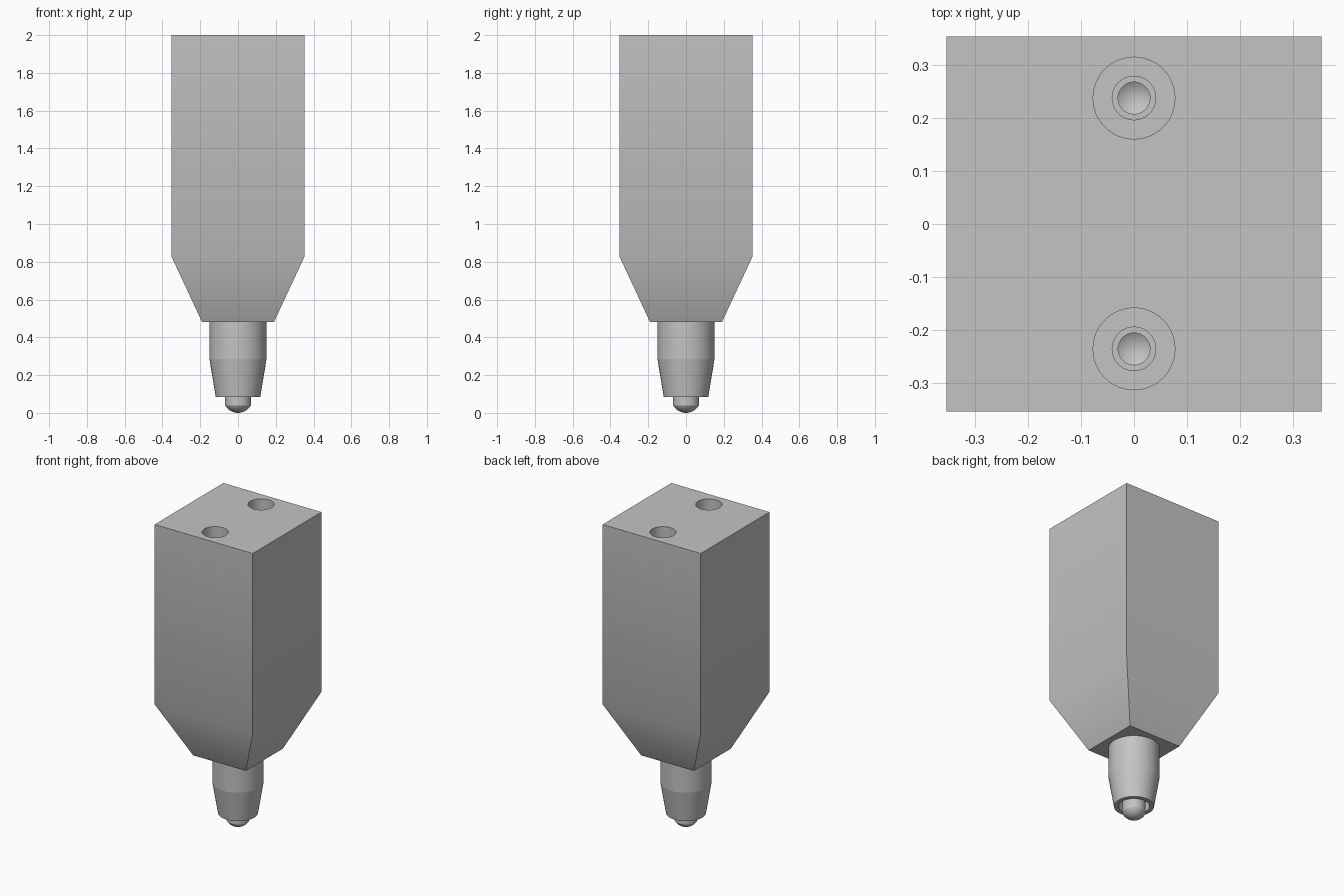
import bpy
import bmesh
from math import sin, cos, pi, radians

cube = bpy.data.objects.get("Cube")
if cube:
    bpy.data.objects.remove(cube, do_unlink=True)

grey = bpy.data.materials.new("plain grey")
grey.use_nodes = True
grey.diffuse_color = (0.55, 0.55, 0.55, 1)
grey.node_tree.nodes["Principled BSDF"].inputs["Base Color"].default_value = (0.55, 0.55, 0.55, 1)


def make_object(name, bm):
    bmesh.ops.recalc_face_normals(bm, faces=bm.faces)
    mesh = bpy.data.meshes.new(name)
    bm.to_mesh(mesh)
    bm.free()
    mesh.materials.append(grey)
    obj = bpy.data.objects.new(name, mesh)
    bpy.context.collection.objects.link(obj)
    return obj


def select(obj):
    bpy.ops.object.select_all(action='DESELECT')
    obj.select_set(True)
    bpy.context.view_layer.objects.active = obj


def smooth(obj, degrees):
    select(obj)
    bpy.ops.object.shade_smooth_by_angle(angle=radians(degrees))


def loft(name, rings):
    """Skin closed rings; a ring of one point becomes a tip."""
    bm = bmesh.new()
    loops = [[bm.verts.new(p) for p in ring] for ring in rings]
    for a, b in zip(loops, loops[1:]):
        n = max(len(a), len(b))
        for i in range(n):
            j = (i + 1) % n
            if len(a) == 1:
                bm.faces.new((a[0], b[j], b[i]))
            elif len(b) == 1:
                bm.faces.new((a[i], a[j], b[0]))
            else:
                bm.faces.new((a[i], a[j], b[j], b[i]))
    for end in (loops[0], loops[-1]):
        if len(end) > 2:
            bm.faces.new(end)
    return make_object(name, bm)


def turned(name, profile, segments=64, y=0):
    """Revolve (radius, z) points about a vertical axis."""
    turns = [2 * pi * i / segments for i in range(segments)]
    return loft(name, [[(r * cos(t), y + r * sin(t), z) for t in turns] if r else [(0, y, z)]
                       for r, z in profile])


def square(h, z):
    return [(-h, -h, z), (h, -h, z), (h, h, z), (-h, h, z)]


# Square body tapering towards the nozzle
body = loft("body", [square(0.19, 0.48), square(0.353, 0.83), square(0.353, 2)])

# Two stepped mounting holes with drilled cone bottoms
hole = [(0, 1.5), (0.03, 1.52), (0.03, 1.62), (0.041, 1.62),
        (0.041, 1.76), (0.077, 1.76), (0.077, 2.05)]
for side, y in (("front", -0.235), ("back", 0.237)):
    cutter = turned(side + "_hole_cutter", hole, 48, y)
    cutter.hide_render = True
    cut = body.modifiers.new(side + " hole", 'BOOLEAN')
    cut.operation = 'DIFFERENCE'
    cut.solver = 'EXACT'
    cut.object = cutter
    select(body)
    bpy.ops.object.modifier_apply(modifier=cut.name)
    bpy.data.objects.remove(cutter, do_unlink=True)
smooth(body, 30)

# Nozzle sleeve with a recessed mouth
nozzle = turned("nozzle", [(0.151, 0.48), (0.151, 0.285), (0.118, 0.085),
                           (0.092, 0.085), (0.092, 0.15)])
smooth(nozzle, 8)

# Plunger tip with a domed end
steps = 8
radius, rim = 0.078, radians(61)
dome = [(radius * sin(rim * i / steps), radius * (1 - cos(rim * i / steps)))
        for i in range(steps + 1)]
tip = turned("plunger_tip", dome + [(0.068, 0.15)])
smooth(tip, 25)
